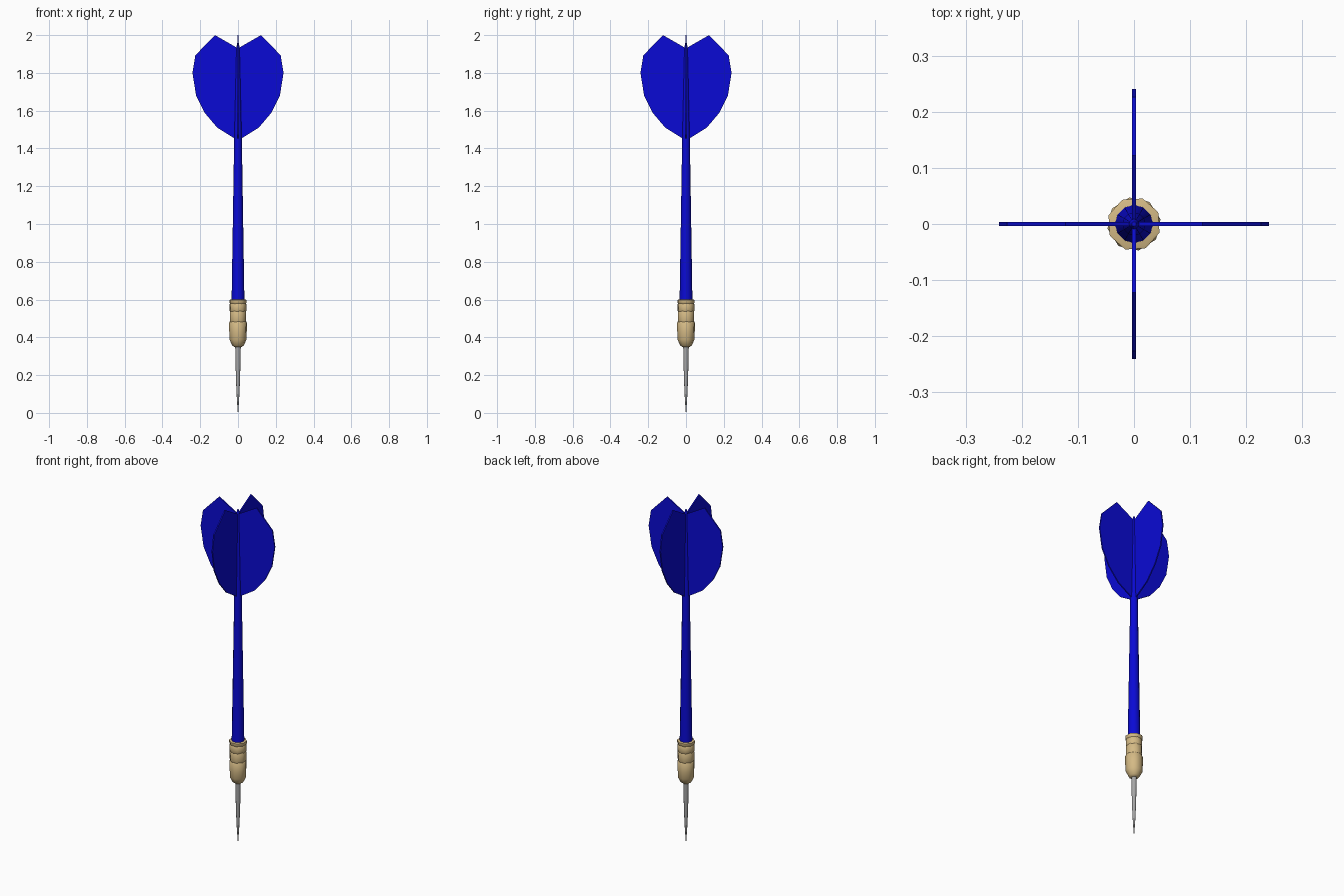
import bpy, bmesh, math
from mathutils import Matrix

if "Cube" in bpy.data.objects:
    bpy.data.objects.remove(bpy.data.objects["Cube"])


def material(name, rgb):
    m = bpy.data.materials.new(name)
    m.diffuse_color = (*rgb, 1)
    m.use_nodes = True
    m.node_tree.nodes["Principled BSDF"].inputs["Base Color"].default_value = m.diffuse_color
    return m


blue = material("deep blue", (0.003, 0.003, 0.66))
brass = material("pale brass", (0.66, 0.49, 0.235))
steel = material("grey steel", (0.38, 0.38, 0.38))


def finish(bm, name, mat, smooth=None):
    bmesh.ops.recalc_face_normals(bm, faces=bm.faces)
    me = bpy.data.meshes.new(name)
    bm.to_mesh(me)
    bm.free()
    me.materials.append(mat)
    ob = bpy.data.objects.new(name, me)
    bpy.context.collection.objects.link(ob)
    if smooth:
        bpy.ops.object.select_all(action='DESELECT')
        ob.select_set(True)
        bpy.context.view_layer.objects.active = ob
        bpy.ops.object.shade_smooth_by_angle(angle=math.radians(smooth))
    return ob


def add_lathe(bm, profile, sides, turn=0.0):
    """Stack rings of (radius, z) and cap both ends."""
    rings = []
    for r, z in profile:
        rings.append([bm.verts.new((r * math.cos(turn + math.tau * i / sides),
                                    r * math.sin(turn + math.tau * i / sides), z))
                      for i in range(sides)])
    for a, b in zip(rings, rings[1:]):
        for i in range(sides):
            j = (i + 1) % sides
            bm.faces.new((a[i], a[j], b[j], b[i]))
    bm.faces.new(rings[0][::-1])
    bm.faces.new(rings[-1])


# Steel point
bm = bmesh.new()
add_lathe(bm, [(0.001, 0), (0.006, 0.07), (0.011, 0.18), (0.015, 0.36)], 12)
finish(bm, "point", steel, 40)

# Brass barrel: eight-sided sections, each turned a little from the last
bm = bmesh.new()
sections = [
    ([(0.018, 0.348), (0.030, 0.356), (0.046, 0.388), (0.047, 0.43), (0.048, 0.478), (0.044, 0.483)], 10),
    ([(0.043, 0.478), (0.046, 0.488), (0.046, 0.535), (0.043, 0.54)], 22),
    ([(0.043, 0.535), (0.046, 0.541), (0.046, 0.576), (0.043, 0.58)], 32),
    ([(0.043, 0.577), (0.048, 0.585), (0.048, 0.598), (0.043, 0.60)], 26),
]
for profile, turn in sections:
    add_lathe(bm, profile, 8, math.radians(turn))
finish(bm, "barrel", brass, 50)

# Tapered shaft running up through the flights
bm = bmesh.new()
add_lathe(bm, [(0.034, 0.59), (0.0205, 1.44), (0.009, 1.935), (0.004, 1.957)], 12)
finish(bm, "shaft", blue, 40)

# Four flights
outline = [(0, 1.44), (0.025, 1.457), (0.11, 1.51), (0.176, 1.588), (0.222, 1.68),
           (0.241, 1.80), (0.226, 1.893), (0.122, 2.0), (0, 1.93)]
for k, side in enumerate(("right", "back", "left", "front")):
    bm = bmesh.new()
    face = bm.faces.new([bm.verts.new((x, -0.0035, z)) for x, z in outline])
    new = bmesh.ops.extrude_face_region(bm, geom=[face])["geom"]
    bmesh.ops.translate(bm, vec=(0, 0.007, 0),
                        verts=[g for g in new if isinstance(g, bmesh.types.BMVert)])
    bm.transform(Matrix.Rotation(k * math.pi / 2, 4, 'Z'))
    finish(bm, side + "_flight", blue)
